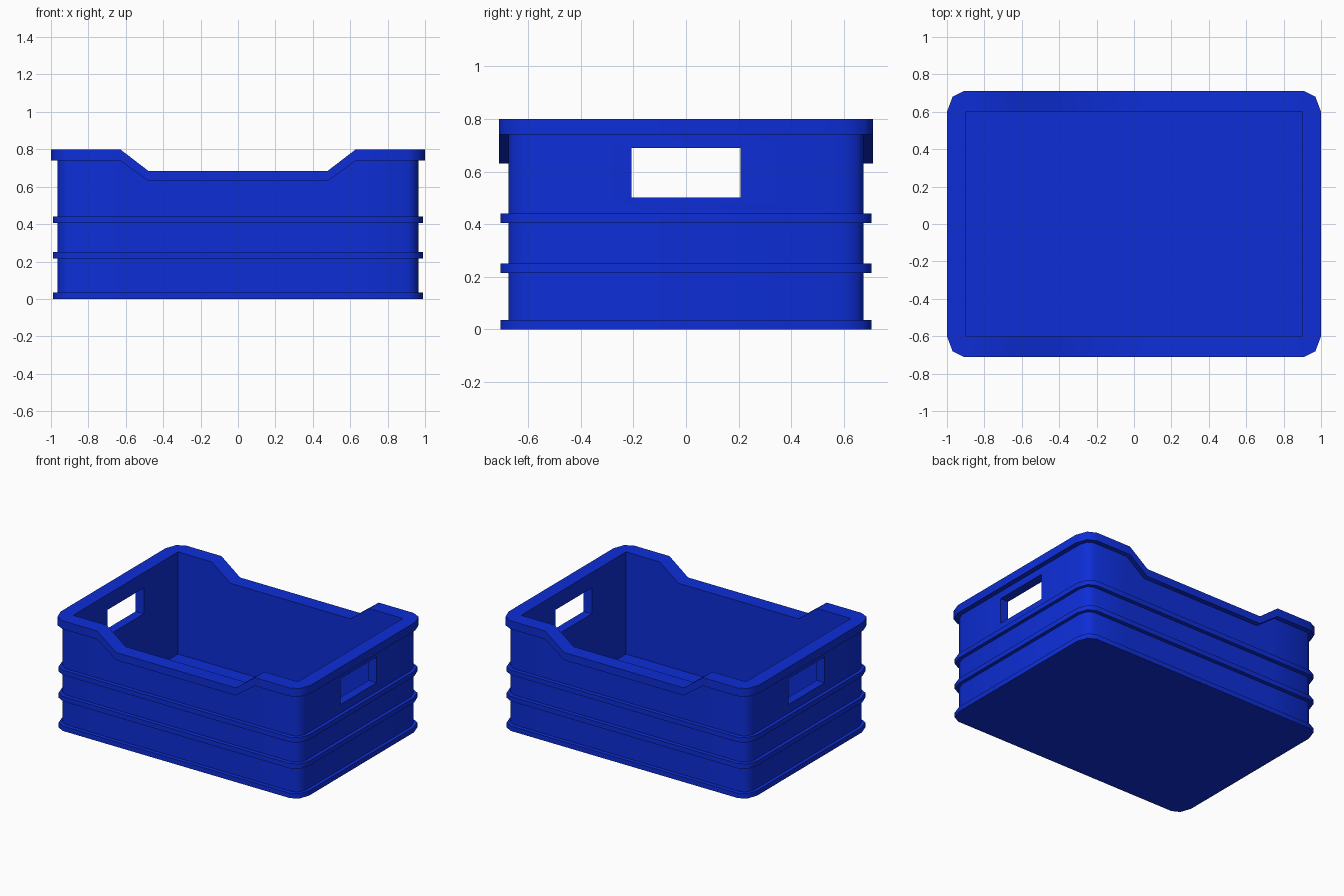
import bpy, bmesh

if "Cube" in bpy.data.objects:
    bpy.data.objects.remove(bpy.data.objects["Cube"])

blue = bpy.data.materials.new("blue plastic")
blue.diffuse_color = (0.004, 0.027, 0.68, 1)
blue.use_nodes = True
blue.node_tree.nodes["Principled BSDF"].inputs["Base Color"].default_value = blue.diffuse_color

IX, IY = 0.9, 0.6          # half size of the cavity
OX, OY = 0.10, 0.11        # wall overhang out to the rim edge

# Plan outline of one quarter: (inner x, inner y, outward x, outward y)
quarter = [(IX, IY, 1.0, 0.0), (IX, IY, 0.7, 0.73), (IX, IY, 0.1, 1.0),
           (0.63, IY, 0.0, 1.0), (0.48, IY, 0.0, 1.0)]


def mirrored(points, sx, sy):
    return [(x * sx, y * sy, a * sx, b * sy) for x, y, a, b in points]


outline = (quarter + mirrored(quarter, -1, 1)[::-1]
           + mirrored(quarter, -1, -1) + mirrored(quarter, 1, -1)[::-1])

# Cross-section: (outward x, outward y, height at the ends, height in the dip)
RIB, WALL = (0.9, 0.95), (0.65, 0.68)
section = [(*RIB, 0, 0), (*RIB, 0.035, 0.035), (*WALL, 0.035, 0.035)]
for low, high in ((0.215, 0.25), (0.405, 0.44)):
    section += [(*WALL, low, low), (*RIB, low, low),
                (*RIB, high, high), (*WALL, high, high)]
section += [(*WALL, 0.74, 0.63), (1, 1, 0.74, 0.63), (1, 1, 0.80, 0.685),
            (0, 0, 0.80, 0.685), (0, 0, 0.06, 0.06)]

# Crate: loft the section round the outline, then close bottom and floor
bm = bmesh.new()
rings = []
for tx, ty, z_end, z_dip in section:
    rings.append([bm.verts.new((x + a * OX * tx, y + b * OY * ty,
                                z_dip if abs(x) < 0.5 else z_end))
                  for x, y, a, b in outline])
n = len(outline)
for r0, r1 in zip(rings, rings[1:]):
    for i in range(n):
        j = (i + 1) % n
        bm.faces.new((r0[i], r0[j], r1[j], r1[i]))
bm.faces.new(rings[0][::-1])
bm.faces.new(rings[-1])
bmesh.ops.remove_doubles(bm, verts=bm.verts, dist=1e-4)
bmesh.ops.recalc_face_normals(bm, faces=bm.faces)
mesh = bpy.data.meshes.new("crate")
bm.to_mesh(mesh)
bm.free()
crate = bpy.data.objects.new("crate", mesh)
bpy.context.collection.objects.link(crate)
mesh.materials.append(blue)

# Handle holes: one bar through both end walls
bpy.ops.mesh.primitive_cube_add(size=1, location=(0, 0, 0.595))
cutter = bpy.context.object
cutter.name = "handle_cutter"
cutter.scale = (2.4, 0.415, 0.187)
cutter.hide_render = True
cutter.data.materials.append(blue)
cut = crate.modifiers.new("handle holes", 'BOOLEAN')
cut.object = cutter
cut.solver = 'EXACT'

bpy.ops.object.select_all(action='DESELECT')
crate.select_set(True)
bpy.context.view_layer.objects.active = crate
bpy.ops.object.modifier_apply(modifier=cut.name)
bpy.data.objects.remove(cutter)
bpy.ops.object.shade_smooth_by_angle(angle=0.87)
